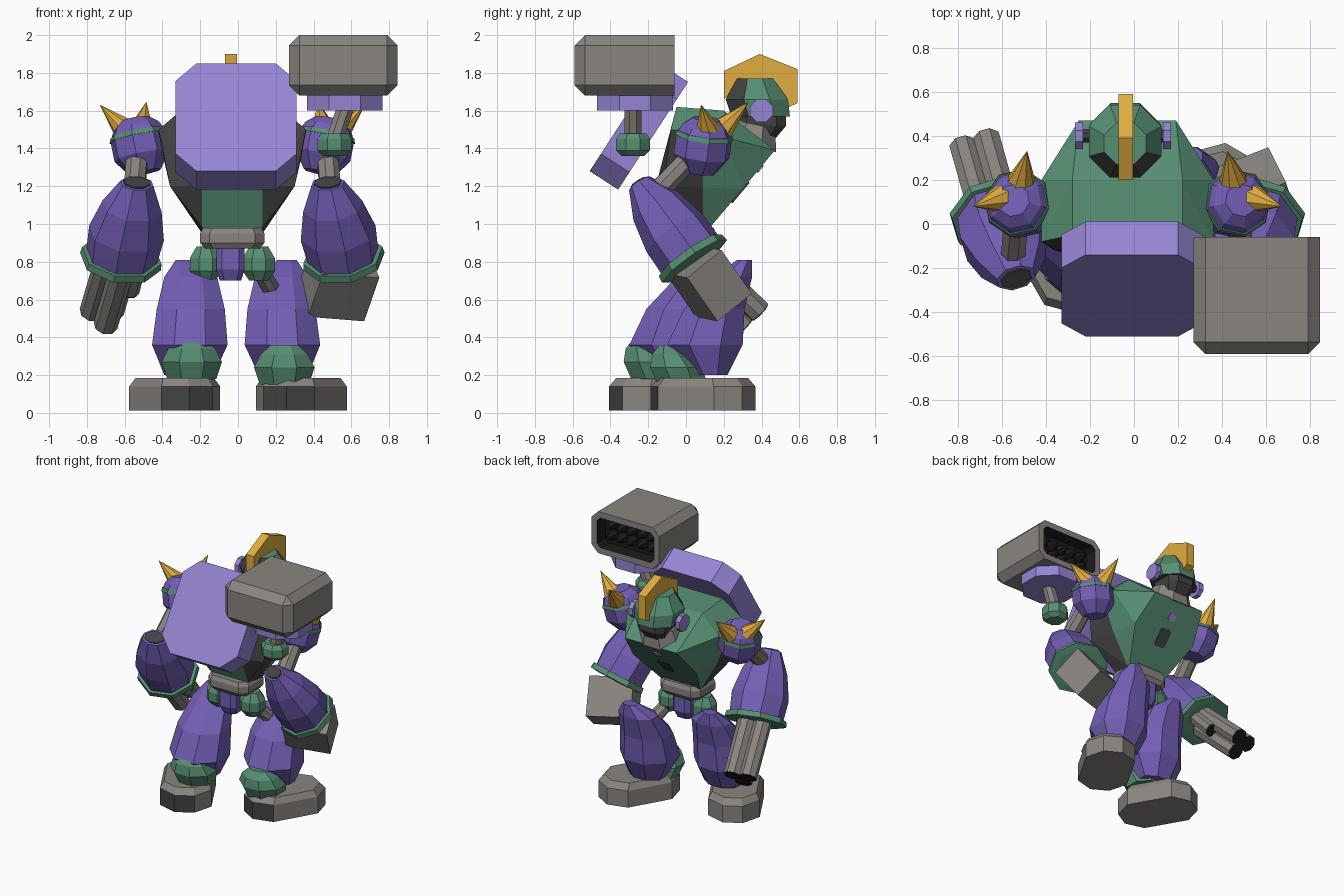
import bpy, bmesh, math
from mathutils import Matrix, Vector

if "Cube" in bpy.data.objects:
    bpy.data.objects.remove(bpy.data.objects["Cube"])


def material(name, *srgb):
    col = [((c + 0.055) / 1.055) ** 2.4 for c in srgb] + [1]
    m = bpy.data.materials.new(name)
    m.use_nodes = True
    m.diffuse_color = col
    m.node_tree.nodes["Principled BSDF"].inputs["Base Color"].default_value = col
    return m


LILAC = material("light purple", .59, .52, .83)
PURPLE = material("purple", .45, .37, .71)
GREEN = material("green", .34, .56, .45)
GREY = material("warm grey", .54, .52, .50)
DARK = material("dark grey", .26, .26, .26)
GOLD = material("gold", .88, .68, .25)
BLACK = material("black", .11, .11, .11)
CX = -0.03  # mirror plane of the body


def finish(name, bm, *mats):
    bmesh.ops.recalc_face_normals(bm, faces=bm.faces)
    me = bpy.data.meshes.new(name)
    bm.to_mesh(me)
    bm.free()
    for m in mats:
        me.materials.append(m)
    ob = bpy.data.objects.new(name, me)
    bpy.context.collection.objects.link(ob)


def ngon(n):
    k = 1 / math.cos(math.pi / n)
    return [(k * math.cos(a), k * math.sin(a))
            for a in (math.tau * (i + .5) / n for i in range(n))]


def chamfered(w, h, c):
    return [(w, h - c), (w - c, h), (c - w, h), (-w, h - c),
            (-w, c - h), (c - w, -h), (w - c, -h), (w, c - h)]


def loft_mesh(profile, rings, mat=Matrix()):
    """Rings are (x, y, z, scale x, scale y), skinned in order and capped."""
    bm = bmesh.new()
    loops = [[bm.verts.new(mat @ Vector((x + px * sx, y + py * sy, z))) for px, py in profile]
             for x, y, z, sx, sy in rings]
    n = len(profile)
    for a, b in zip(loops, loops[1:]):
        for i in range(n):
            j = (i + 1) % n
            bm.faces.new((a[i], a[j], b[j], b[i]))
    bm.faces.new(loops[0])
    bm.faces.new(loops[-1])
    bmesh.ops.recalc_face_normals(bm, faces=bm.faces)
    return bm


def loft(name, m, profile, rings, mat=Matrix()):
    finish(name, loft_mesh(profile, rings, mat), m)


def along(a, b):
    d = Vector(b) - Vector(a)
    return Matrix.Translation(a) @ d.to_track_quat('Z', 'Y').to_matrix().to_4x4(), d.length


def tube(name, m, a, b, r1, r2=None, n=8):
    mat, length = along(a, b)
    r2 = r1 if r2 is None else r2
    loft(name, m, ngon(n), [(0, 0, 0, r1, r1), (0, 0, length, r2, r2)], mat)


def at(x, y, z, rx=0, rz=0):
    return (Matrix.Translation((x, y, z)) @ Matrix.Rotation(math.radians(rz), 4, 'Z')
            @ Matrix.Rotation(math.radians(rx), 4, 'X'))


# Torso: faceted hull, green with dark rear flanks
half = [(.25, -.05, 1.62), (.25, .2, 1.6), (.22, .47, 1.39), (.39, -.08, 1.5), (.39, .2, 1.46),
        (.16, .1, .95), (.15, -.06, .97), (.33, -.12, 1.2), (.27, .3, 1.186), (.15, -.16, 1.2)]
bm = bmesh.new()
for x, y, z in half:
    for s in (-1, 1):
        bm.verts.new((CX + s * x, y, z))
bmesh.ops.convex_hull(bm, input=bm.verts)
for co, no in (((0, .09, 0), (0, 1, 0)), ((CX + .16, 0, 0), (1, 0, 0)), ((CX - .16, 0, 0), (1, 0, 0))):
    bmesh.ops.bisect_plane(bm, geom=bm.verts[:] + bm.edges[:] + bm.faces[:], plane_co=co, plane_no=no)
bm.normal_update()
for f in bm.faces:
    c = f.calc_center_median()
    f.material_index = int(c.y < .09 and abs(c.x - CX) > .16 and f.normal.z < .4)
finish("torso", bm, GREEN, DARK)
loft("chest_vent", DARK, chamfered(.045, .07, .015),
     [(0, 0, z, 1, 1) for z in (-.009, .005)], at(CX, .285, 1.17, 50))
loft("chest_jewel", LILAC, chamfered(.03, .025, .01),
     [(0, 0, z, 1, 1) for z in (-.009, .005)], at(CX, .39, 1.295, 50))

# Pelvis
loft("belt", GREY, chamfered(.17, .14, .05),
     [(CX, .02, z, s, s) for z, s in ((.87, .85), (.9, 1), (.95, 1), (.98, .9))])
loft("crotch_guard", PURPLE, chamfered(.075, .12, .03),
     [(CX - .01, .02, z, s, s) for z, s in ((.7, .75), (.76, 1), (.87, 1))])

# Backpack slab leaning over the rear
loft("backpack", LILAC, chamfered(.32, .34, .11),
     [(0, 0, -.18, 1, 1), (0, 0, 0, 1, 1)], at(-.01, -.325, 1.565, 57))

# Head
loft("collar", GREY, ngon(8), [(0, 0, 0, .17, .14), (0, 0, .12, .13, .11)], at(-.04, .34, 1.41, -12))
loft("face", DARK, chamfered(.12, .13, .05),
     [(-.04, .38, 1.45, .7, .7), (-.04, .4, 1.52, .95, 1), (-.04, .4, 1.6, 1, 1)])
bm = loft_mesh(ngon(8), [(-.04, y, z, r, r) for y, z, r in
                         ((.395, 1.57, .155), (.375, 1.66, .165), (.365, 1.77, .095))])
for f in bm.faces:
    f.material_index = int(f.normal.y < -.5 or f.normal.z < -.9)
finish("helmet", bm, GREEN, DARK)
crest = [(.2, 1.81), (.39, 1.9), (.59, 1.82), (.59, 1.64), (.5, 1.6), (.42, 1.72), (.28, 1.72), (.2, 1.66)]
loft("crest", GOLD, crest, [(0, 0, -.07, 1, 1), (0, 0, -.005, 1, 1)],
     Matrix(((0, 0, 1, 0), (1, 0, 0, 0), (0, 1, 0, 0), (0, 0, 0, 1))))
for s, side in ((-1, "right"), (1, "left")):
    x = -.05 + s * .2
    tube(side + "_ear_disc", LILAC, (x - .018, .40, 1.6), (x + .018, .40, 1.6), .06)
    tube(side + "_ear_axle", DARK, (-.05 + s * .1, .40, 1.6), (x, .40, 1.6), .03)

# Arms
for s, side in ((-1, "right"), (1, "left")):
    def p(x, y, z):
        return (CX + s * x, y, z)
    tilt, _ = along(p(.49, .09, 1.42), p(.52, .11, 1.57))
    loft(side + "_shoulder", PURPLE, ngon(8),
         [(0, 0, z, r, r) for z, r in ((-.15, .08), (-.06, .14), (.05, .14), (.1, .115), (.14, .07))], tilt)
    loft(side + "_shoulder_band", GREEN, ngon(8),
         [(0, 0, z, r, r) for z, r in ((.04, .146), (.065, .138))], tilt)
    tube(side + "_outer_spike", GOLD, p(.55, .12, 1.48), p(.70, .08, 1.63), .07, .001)
    tube(side + "_front_spike", GOLD, p(.485, .17, 1.48), p(.455, .33, 1.645), .07, .001)
    tube(side + "_torso_joint", GREY, p(.3, .07, 1.45), p(.45, .09, 1.42), .05)
    tube(side + "_upper_arm", GREY, p(.50, .07, 1.4), p(.52, -.16, 1.16), .055)
    arm, length = along(p(.505, -.245, 1.215), p(.59, .04, .81))
    loft(side + "_forearm", PURPLE, ngon(8),
         [(0, 0, t * length, rx, ry) for t, rx, ry in
          ((0, .085, .06), (.3, .15, .13), (.65, .19, .165), (1, .175, .17))], arm)
    loft(side + "_elbow_cap", DARK, ngon(8), [(0, 0, z, .07, .045) for z in (-.009, .005)], arm)
    loft(side + "_cuff", GREEN, ngon(8),
         [(0, 0, length + t, r, r * .93) for t, r in ((-.03, .20), (.01, .205), (.015, .16))], arm)

# Right hand: cluster of long barrels and one short one
mat, length = along((-.63, .05, .8), (-.715, .35, .51))
for i in range(3):
    a = math.tau * i / 3 + .5
    off = Vector((math.cos(a) * .065, math.sin(a) * .065, 0))
    start, end = mat @ off, mat @ (off + Vector((0, 0, length)))
    tube("gun_barrel", GREY, start, end, .06)
    tube("barrel_bore", BLACK, end, mat @ (off + Vector((0, 0, length + .006))), .056)
tube("short_barrel", GREY, (-.54, .06, .79), (-.575, .19, .645), .05)
tube("short_bore", BLACK, (-.575, .19, .645), (-.5765, .1945, .6405), .044)

# Left hand: block fist
mat, length = along((.57, .04, .8), (.49, .2, .57))
loft("left_fist", GREY, [(.16, .12), (-.16, .12), (-.16, -.12), (.16, -.12)],
     [(0, 0, 0, 1, 1), (0, 0, length, 1, 1)], mat @ Matrix.Rotation(.12, 4, 'Z'))

# Shoulder launcher: bevelled pod with a recessed opening at the far end
bm = bmesh.new()
bmesh.ops.create_cube(bm, size=1, matrix=at(.557, -.325, 1.84) @ Matrix.Diagonal((.575, .53, .32, 1)))
edges = [e for e in bm.edges if min(v.co.y for v in e.verts) < -.1]
bmesh.ops.bevel(bm, geom=edges, offset=.055, segments=1, affect='EDGES')
mouth = max(bm.faces, key=lambda f: f.calc_center_median().y)
bmesh.ops.inset_region(bm, faces=[mouth], thickness=.05)
wall = bmesh.ops.extrude_discrete_faces(bm, faces=[mouth])["faces"][0]
for v in wall.verts:
    v.co.y -= .1
for f in [wall] + [g for e in wall.edges for g in e.link_faces]:
    f.material_index = 1
finish("launcher_pod", bm, GREY, BLACK)
for row in (1.8, 1.88):
    for i in range(5):
        x = .557 + (i - 2) * .085
        tube("missile_tip", BLACK, (x, -.162, row), (x, -.09, row), .036, .012, 6)
tube("launcher_turntable", LILAC, (.565, -.27, 1.6), (.565, -.27, 1.69), .2)
tube("launcher_post", GREY, (.51, -.28, 1.44), (.57, -.28, 1.62), .045)
loft("launcher_joint", GREEN, ngon(8), [(.51, -.28, z, r, r) for z, r in
                                       ((1.36, .06), (1.39, .09), (1.45, .09), (1.48, .07))])

# Legs: left one steps forward
for s, side, dy, dz in ((-1, "right", -.2, .03), (1, "left", 0, 0)):
    cx = -.01
    hx = CX + s * .14
    loft(side + "_hip", GREEN, ngon(8), [(hx, .02, z, r, r) for z, r in
                                        ((.7, .05), (.75, .085), (.82, .085), (.88, .05))])
    tube(side + "_thigh", GREY, (hx, .02, .77), (cx + s * .23, .2 + dy, .58), .045)
    loft(side + "_leg", PURPLE, ngon(8),
         [(cx + s * x, y + dy, z, rx, ry) for x, y, z, rx, ry in
          ((.25, .13, .20, .13, .09), (.245, .10, .36, .20, .20), (.24, .15, .55, .18, .16),
           (.24, .25, .72, .14, .10), (.27, .31, .81, .05, .04))])
    loft(side + "_ankle", GREEN, ngon(8),
         [(s * .245, y + dy * .7, z + dz, rx, ry) for y, z, rx, ry in
          ((-.02, .15, .13, .13), (-.05, .24, .16, .14), (-.08, .31, .125, .1), (-.1, .36, .07, .04))])
    # Feet: grey with a dark heel block
    bm = loft_mesh(chamfered(.18, .28, .11), [(0, 0, z, k, k) for z, k in ((.012, 1), (.14, 1), (.185, .86))],
                   at(s * .335, .09 + dy * 1.1, 0, 0, -30 * s))
    for f in bm.faces:
        f.material_index = int(f.normal.y < -.6 and f.calc_center_median().z < .1)
    finish(side + "_foot", bm, GREY, DARK)
